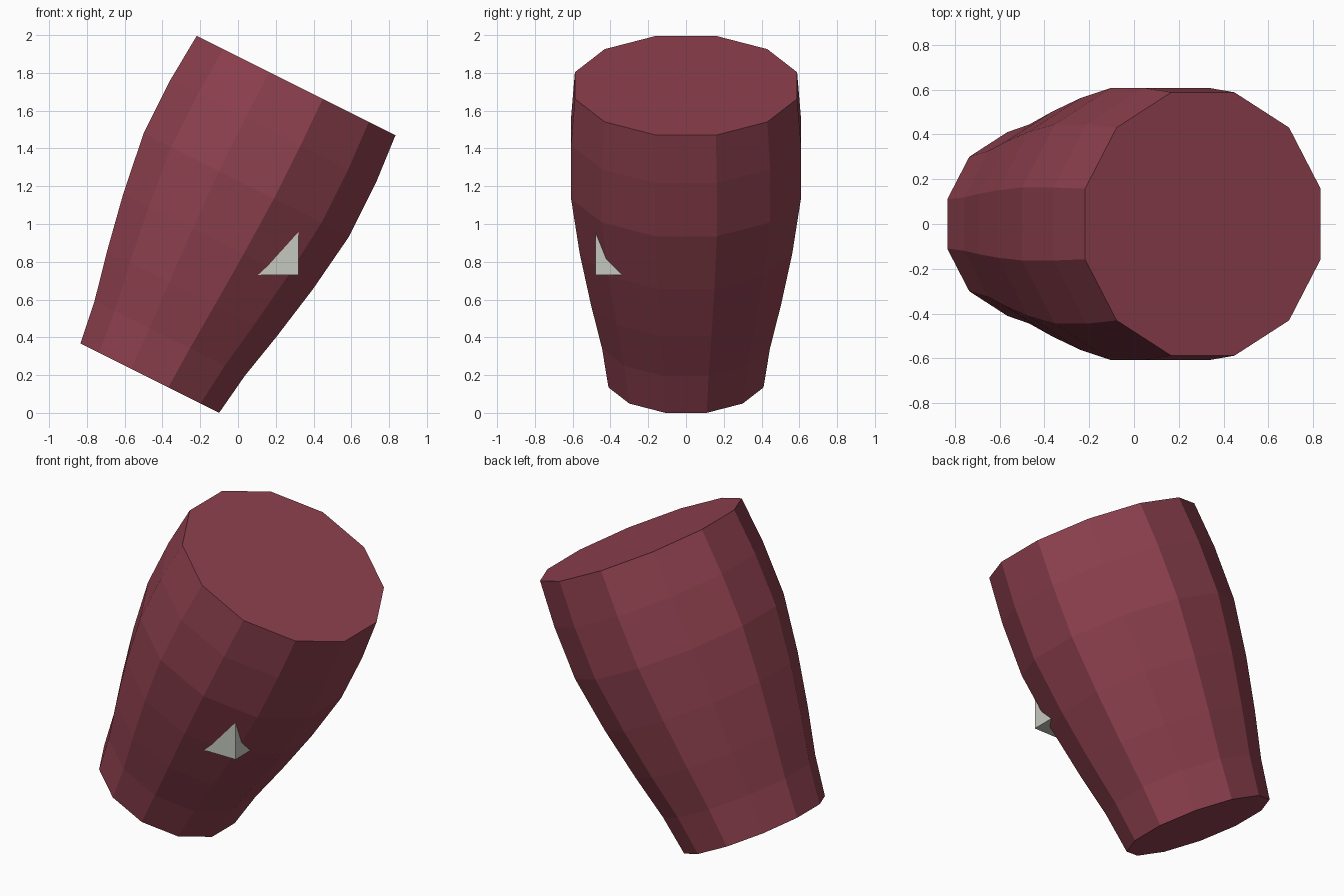
import bpy, bmesh, math
from mathutils import Matrix, Vector

if "Cube" in bpy.data.objects:
    bpy.data.objects.remove(bpy.data.objects["Cube"])


def material(name, rgb):
    m = bpy.data.materials.new(name)
    m.diffuse_color = (*rgb, 1.0)
    m.use_nodes = True
    m.node_tree.nodes["Principled BSDF"].inputs["Base Color"].default_value = m.diffuse_color
    return m


def add_object(name, bm, mat):
    bmesh.ops.recalc_face_normals(bm, faces=bm.faces)
    mesh = bpy.data.meshes.new(name)
    bm.to_mesh(mesh)
    bm.free()
    mesh.materials.append(mat)
    ob = bpy.data.objects.new(name, mesh)
    bpy.context.collection.objects.link(ob)
    return ob


maroon = material("maroon", (0.27, 0.052, 0.077))
pale_grey = material("pale_grey", (0.56, 0.58, 0.52))

# Tapered twelve-sided body: (distance along axis, radius)
SIDES = 12
PROFILE = [(0, 0.425), (0.235, 0.46), (0.502, 0.521), (0.81, 0.582),
           (1.144, 0.63), (1.459, 0.63), (1.732, 0.609)]
bm = bmesh.new()
rings = []
for h, r in PROFILE:
    angles = [2 * math.pi * (k + 0.5) / SIDES for k in range(SIDES)]
    rings.append([bm.verts.new((r * math.cos(a), r * math.sin(a), h)) for a in angles])
for low, high in zip(rings, rings[1:]):
    for k in range(SIDES):
        n = (k + 1) % SIDES
        bm.faces.new((low[k], low[n], high[n], high[k]))
bm.faces.new(rings[0][::-1])
bm.faces.new(rings[-1])

# Lean the body towards +x
body = add_object("body", bm, maroon)
lean = Matrix.Rotation(math.atan(0.5), 4, 'Y')
body.data.transform(Matrix.Translation((-0.467, 0, 0.184)) @ lean)

# Small block set into the body, one corner poking out at the front
SIZE = 0.4
corner = Vector((0.32, -0.48, 0.73))
bm = bmesh.new()
bmesh.ops.create_cube(bm, size=SIZE)
bmesh.ops.translate(bm, verts=bm.verts, vec=corner + Vector((-1, 1, 1)) * SIZE / 2)
add_object("embedded_block", bm, pale_grey)
